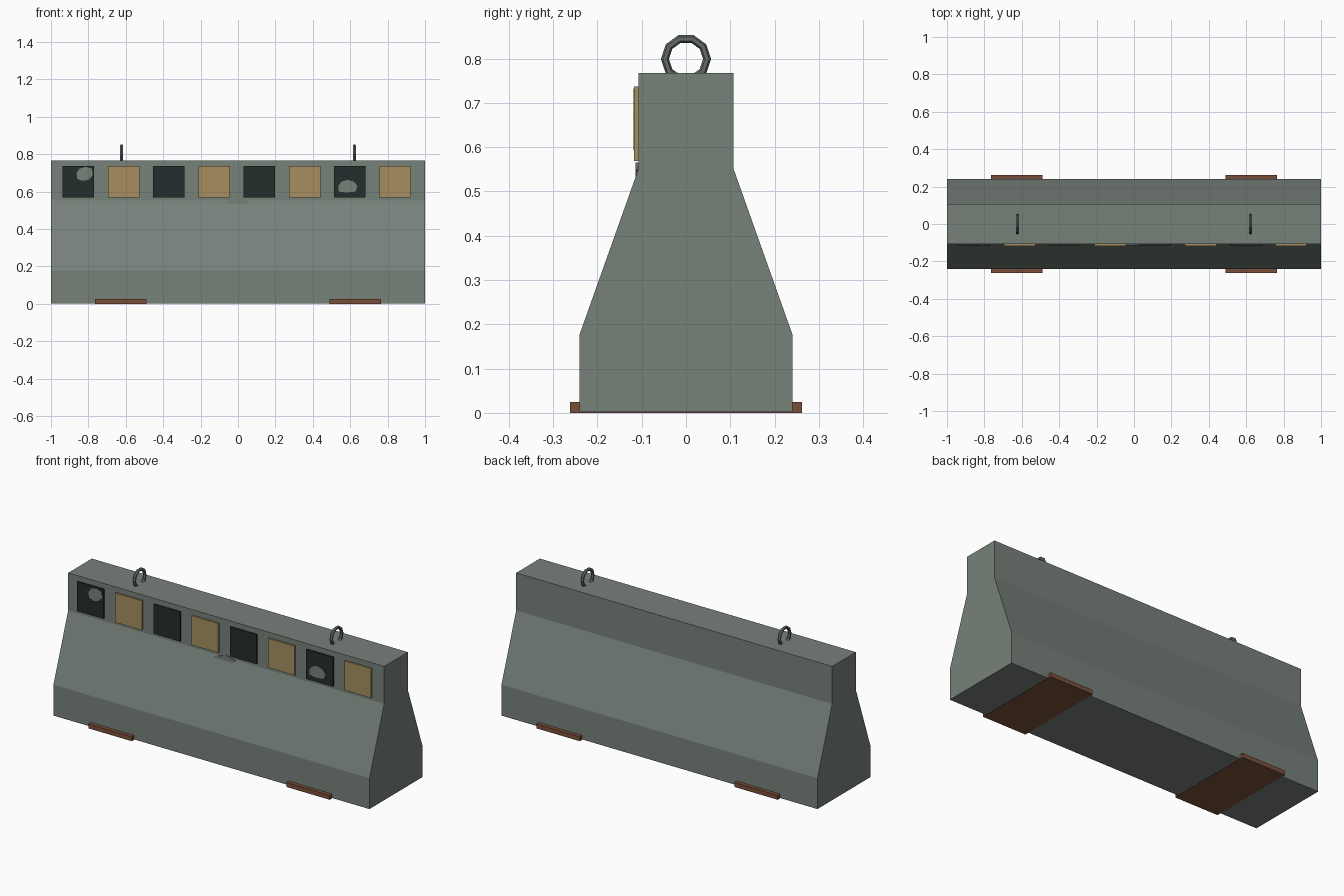
import bpy, bmesh, math
from mathutils import Matrix

if "Cube" in bpy.data.objects:
    bpy.data.objects.remove(bpy.data.objects["Cube"])


def material(name, rgb):
    m = bpy.data.materials.new(name)
    m.diffuse_color = (*rgb, 1)
    m.use_nodes = True
    m.node_tree.nodes["Principled BSDF"].inputs["Base Color"].default_value = m.diffuse_color
    return m


concrete = material("concrete grey", (0.185, 0.22, 0.195))
tan = material("faded yellow", (0.38, 0.275, 0.115))
black = material("dark paint", (0.017, 0.027, 0.027))
rust = material("rust brown", (0.19, 0.078, 0.043))
steel = material("dull steel", (0.13, 0.15, 0.14))


def finish(name, bm, mat):
    bmesh.ops.recalc_face_normals(bm, faces=bm.faces)
    me = bpy.data.meshes.new(name)
    bm.to_mesh(me)
    bm.free()
    me.materials.append(mat)
    ob = bpy.data.objects.new(name, me)
    bpy.context.collection.objects.link(ob)
    return ob


def prism(name, points, depth, mat):
    """Extrude a closed outline of 3D points along a vector."""
    bm = bmesh.new()
    face = bm.faces.new([bm.verts.new(p) for p in points])
    ext = bmesh.ops.extrude_face_region(bm, geom=[face], use_keep_orig=True)
    verts = [g for g in ext["geom"] if isinstance(g, bmesh.types.BMVert)]
    bmesh.ops.translate(bm, verts=verts, vec=depth)
    return finish(name, bm, mat)


def box(name, lo, hi, mat):
    pts = [(lo[0], lo[1], lo[2]), (hi[0], lo[1], lo[2]),
           (hi[0], hi[1], lo[2]), (lo[0], hi[1], lo[2])]
    return prism(name, pts, (0, 0, hi[2] - lo[2]), mat)


# Barrier body: mirrored stepped profile, run along x
half = [(0.24, 0.0015), (0.24, 0.178), (0.107, 0.552), (0.107, 0.767)]
profile = half + [(-y, z) for y, z in reversed(half)]
prism("barrier_body", [(-1, y, z) for y, z in profile], (2, 0, 0), concrete)

# Alternating painted warning panels on the front
for i in range(8):
    x = -0.853 + i * 0.2418
    box(f"warning_panel_{i + 1}", (x - 0.084, -0.117, 0.569),
        (x + 0.084, -0.1075 + 0.0005, 0.737), tan if i % 2 else black)

# Flaked patches where the concrete shows
chip_a = [(-0.863, 0.70), (-0.848, 0.722), (-0.815, 0.733), (-0.78, 0.722),
          (-0.778, 0.685), (-0.80, 0.663), (-0.832, 0.657), (-0.86, 0.668)]
chip_b = [(0.537, 0.631), (0.553, 0.652), (0.585, 0.663), (0.622, 0.652),
          (0.639, 0.626), (0.628, 0.60), (0.58, 0.594), (0.537, 0.60)]
chip_c = [(-0.075, 0.535), (-0.05, 0.548), (0.005, 0.565), (0.03, 0.556),
          (0.062, 0.548), (0.05, 0.532), (0, 0.527), (-0.04, 0.53)]
for name, pts, y in (("paint_chip_left", chip_a, -0.119),
                     ("paint_chip_right", chip_b, -0.119),
                     ("edge_chip", chip_c, -0.1135)):
    prism(name, [(x, y, z) for x, z in pts], (0, 0.006, 0), concrete)

# Lifting rings (ten-sided, half sunk in the top) and foot skids
for side, s in (("left", -1), ("right", 1)):
    bm = bmesh.new()
    N, M, R, r = 10, 6, 0.0475, 0.009
    grid = []
    for i in range(N):
        a = 2 * math.pi * i / N
        ring = []
        for j in range(M):
            b = 2 * math.pi * j / M
            d = R + r * math.cos(b)
            ring.append(bm.verts.new((s * 0.623 + r * math.sin(b),
                                      d * math.cos(a), 0.799 + d * math.sin(a))))
        grid.append(ring)
    for i in range(N):
        for j in range(M):
            n, k = (i + 1) % N, (j + 1) % M
            bm.faces.new((grid[i][j], grid[n][j], grid[n][k], grid[i][k]))
    finish(f"lifting_ring_{side}", bm, steel)

    box(f"foot_skid_{side}", (s * 0.6265 - 0.1375, -0.262, 0),
        (s * 0.6265 + 0.1375, 0.262, 0.025), rust)
